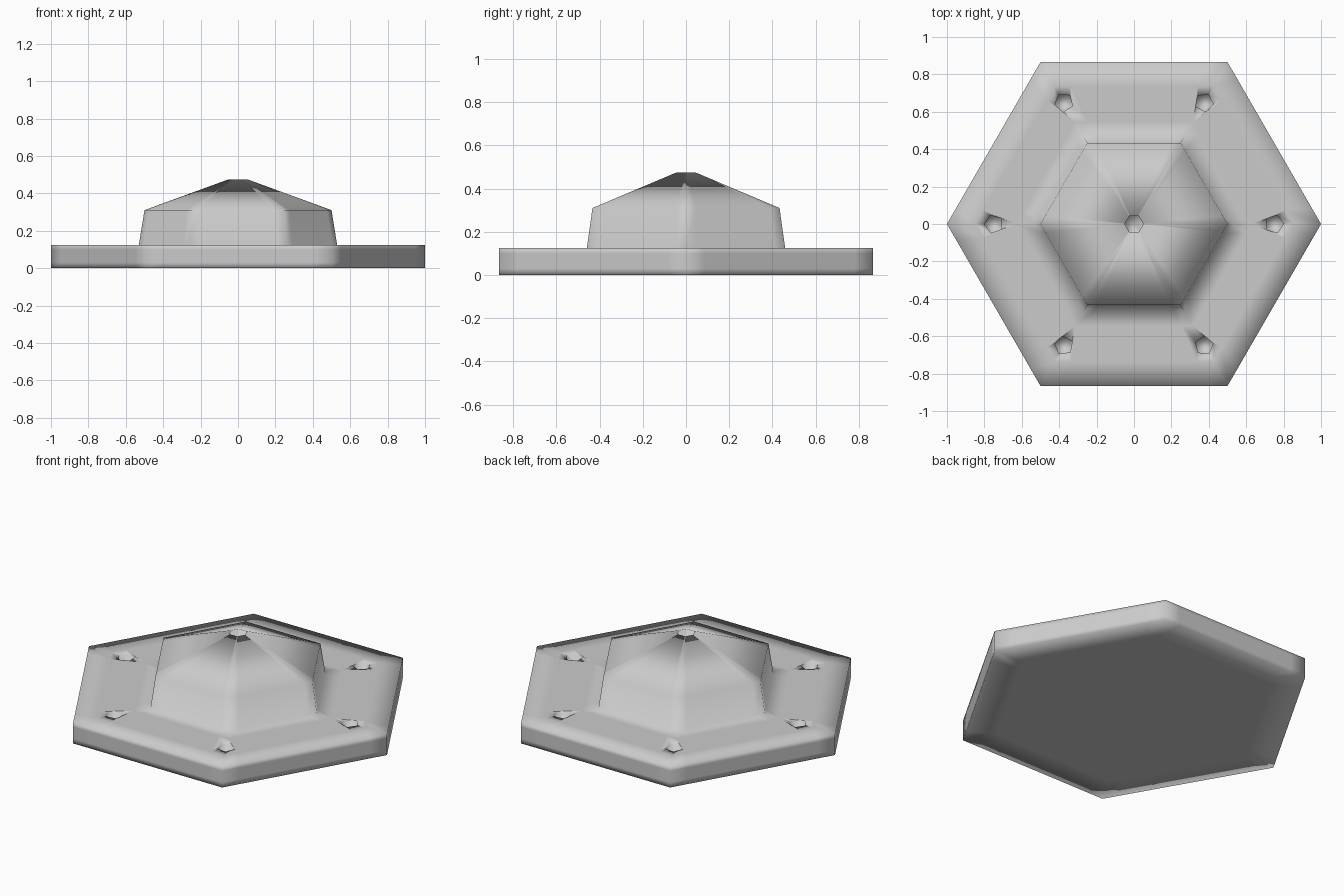
import bpy, bmesh
from math import cos, sin, pi
from mathutils import Vector

if "Cube" in bpy.data.objects:
    bpy.data.objects.remove(bpy.data.objects["Cube"])


def hex_ring(bm, r, z, f=0.1):
    # hexagon with a support point on each side of every corner
    c = [Vector((r * cos(i * pi / 3), r * sin(i * pi / 3), z)) for i in range(6)]
    pts = []
    for i in range(6):
        pts += [c[i].lerp(c[i - 1], f), c[i], c[i].lerp(c[(i + 1) % 6], f)]
    return [bm.verts.new(p) for p in pts]


def finish(name, bm):
    bmesh.ops.recalc_face_normals(bm, faces=bm.faces)
    me = bpy.data.meshes.new(name)
    bm.to_mesh(me)
    bm.free()
    ob = bpy.data.objects.new(name, me)
    bpy.context.collection.objects.link(ob)
    return ob


# Flange plate, domed cap and apex recess as one lofted body (radius, height)
profile = [(0.8, 0), (1, 0), (1, 0.03), (1, 0.1), (1, 0.125), (0.85, 0.125),
           (0.63, 0.125), (0.53, 0.125), (0.5, 0.31), (0.05, 0.475), (0.05, 0.42)]
bm = bmesh.new()
rings = [hex_ring(bm, r, z) for r, z in profile]
for a, b in zip(rings, rings[1:]):
    n = len(a)
    for i in range(n):
        j = (i + 1) % n
        bm.faces.new((a[i], a[j], b[j], b[i]))
bm.faces.new(rings[0][::-1])
bm.faces.new(rings[-1])
body = finish("hex_flange_cap", bm)

# Six five-sided bolt pits near the flange corners
bm = bmesh.new()
for k in range(6):
    a = k * pi / 3
    cx, cy = 0.75 * cos(a), 0.75 * sin(a)
    low, top = [[bm.verts.new((cx + 0.05 * cos(a + 0.03 + i * 2 * pi / 5),
                               cy + 0.05 * sin(a + 0.03 + i * 2 * pi / 5), z))
                 for i in range(5)] for z in (0.065, 0.2)]
    bm.faces.new(low[::-1])
    bm.faces.new(top)
    for i in range(5):
        j = (i + 1) % 5
        bm.faces.new((low[i], low[j], top[j], top[i]))
cutter = finish("bolt_pit_cutter", bm)
cutter.hide_render = True

mod = body.modifiers.new("bolt_pits", 'BOOLEAN')
mod.operation = 'DIFFERENCE'
mod.solver = 'EXACT'
mod.object = cutter
bpy.context.view_layer.objects.active = body
body.select_set(True)
bpy.ops.object.modifier_apply(modifier=mod.name)
bpy.data.objects.remove(cutter)

# Soft shading over the whole body
for p in body.data.polygons:
    p.use_smooth = True
